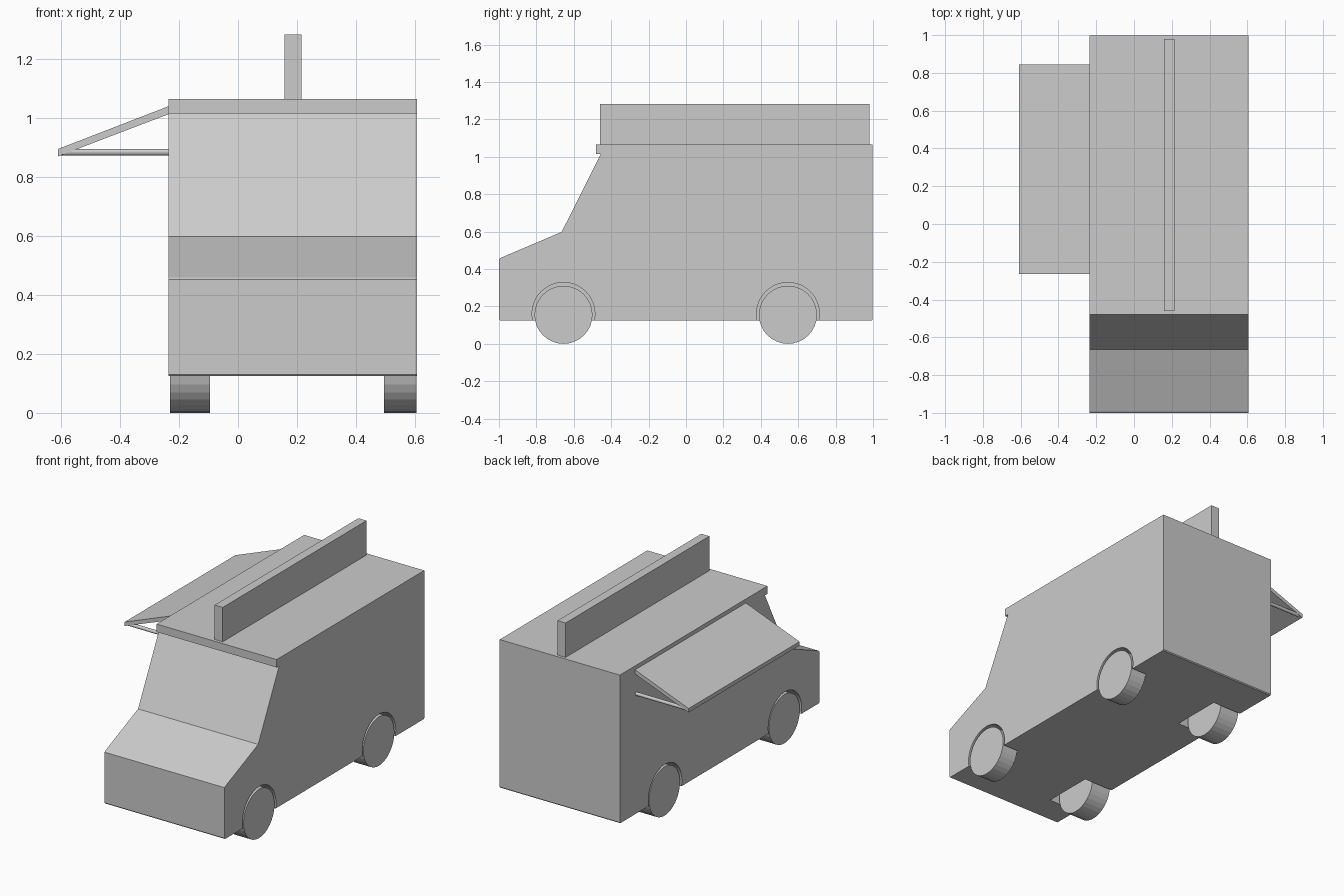
import bpy, bmesh, math
from mathutils import Matrix

if "Cube" in bpy.data.objects:
    bpy.data.objects.remove(bpy.data.objects["Cube"])

LEFT, RIGHT = -0.235, 0.607      # body sides
AXLES = (-0.655, 0.545)          # wheel positions along y


def finish(name, bm):
    bmesh.ops.recalc_face_normals(bm, faces=bm.faces[:])
    me = bpy.data.meshes.new(name)
    bm.to_mesh(me)
    bm.free()
    ob = bpy.data.objects.new(name, me)
    bpy.context.collection.objects.link(ob)
    return ob


def extrude(name, points, offset):
    """Fill a closed outline and extrude it along offset."""
    bm = bmesh.new()
    face = bm.faces.new([bm.verts.new(p) for p in points])
    new = bmesh.ops.extrude_face_region(bm, geom=[face])["geom"]
    bmesh.ops.translate(bm, vec=offset,
                        verts=[v for v in new if isinstance(v, bmesh.types.BMVert)])
    return finish(name, bm)


def cylinder_x(name, x0, x1, y, z, r, segments):
    bm = bmesh.new()
    bmesh.ops.create_cone(
        bm, cap_ends=True, segments=segments, radius1=r, radius2=r, depth=x1 - x0,
        matrix=Matrix.Translation(((x0 + x1) / 2, y, z)) @ Matrix.Rotation(math.pi / 2, 4, 'Y'))
    return finish(name, bm)


# Van body: side profile with bonnet, windscreen and roof lip
profile = [(-0.995, 0.125), (-1.0, 0.131), (-1.0, 0.452), (-0.992, 0.459),
           (-0.665, 0.598), (-0.455, 1.015), (-0.48, 1.015), (-0.48, 1.065),
           (0.998, 1.065), (0.998, 0.131), (0.993, 0.125)]
body = extrude("van_body", [(LEFT, y, z) for y, z in profile], (RIGHT - LEFT, 0, 0))

# Wheel wells cut into the body, and the wheels inside them
sides = {"left": ((LEFT - 0.1, -0.03), (-0.231, -0.095)),
         "right": ((0.49, RIGHT + 0.1), (0.495, 0.606))}
for side, (well, wheel) in sides.items():
    for end, y in zip(("front", "rear"), AXLES):
        cutter = cylinder_x("well_cutter", *well, y, 0.16, 0.168, 48)
        cutter.hide_render = True
        mod = body.modifiers.new("well", 'BOOLEAN')
        mod.operation = 'DIFFERENCE'
        mod.solver = 'EXACT'
        mod.object = cutter
        bpy.context.view_layer.objects.active = body
        bpy.ops.object.modifier_apply(modifier=mod.name)
        bpy.data.objects.remove(cutter)
        cylinder_x(f"{end}_{side}_wheel", *wheel, y, 0.155, 0.155, 32)

# Sloping awning over the serving side
awning = [(-0.61, 0.87), (-0.61, 0.895), (LEFT, 1.04), (LEFT, 1.013)]
extrude("awning", [(x, -0.265, z) for x, z in awning], (0, 1.11, 0))

# Awning support rods
for end, y in (("front", -0.253), ("rear", 0.833)):
    cylinder_x(f"{end}_awning_rod", -0.6, LEFT + 0.005, y, 0.884, 0.011, 16)

# Long sign board on the roof
board = [(0.158, 1.06), (0.215, 1.06), (0.215, 1.283), (0.158, 1.283)]
extrude("roof_board", [(x, -0.46, z) for x, z in board], (0, 1.44, 0))
